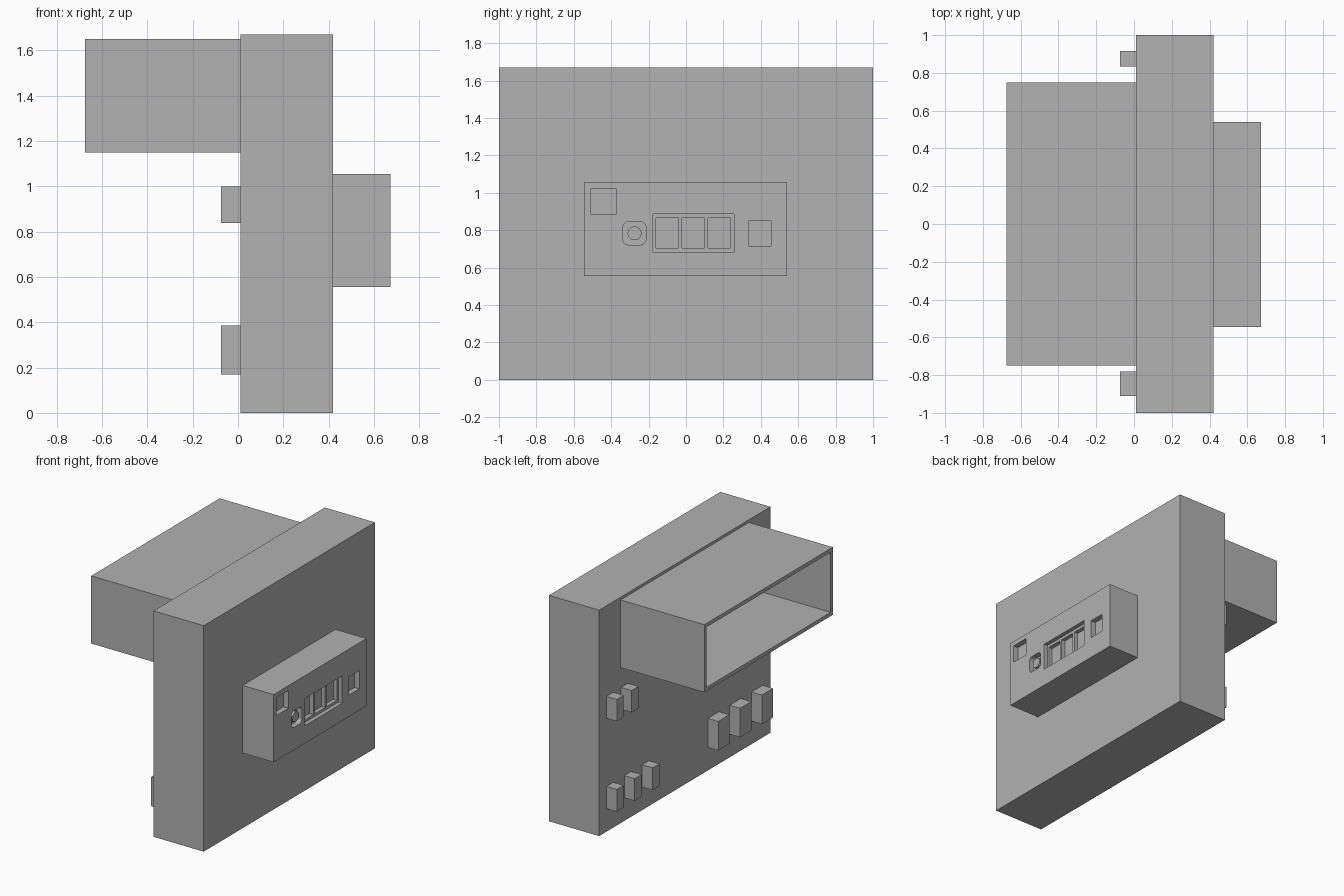
import bpy

cube = bpy.data.objects.get("Cube")
if cube:
    bpy.data.objects.remove(cube, do_unlink=True)

grey = bpy.data.materials.new("plain grey")
grey.use_nodes = True
GREY = (0.445, 0.445, 0.445, 1)
grey.diffuse_color = GREY
grey.node_tree.nodes["Principled BSDF"].inputs["Base Color"].default_value = GREY


def box(name, x, y, z):
    """Box from (min, max) ranges."""
    ranges = (x, y, z)
    bpy.ops.mesh.primitive_cube_add(size=1, location=[sum(r) / 2 for r in ranges])
    ob = bpy.context.object
    ob.name = name
    ob.scale = [r[1] - r[0] for r in ranges]
    bpy.ops.object.transform_apply(location=False, rotation=False, scale=True)
    ob.data.materials.append(grey)
    return ob


def apply(ob, mod):
    bpy.context.view_layer.objects.active = ob
    bpy.ops.object.modifier_apply(modifier=mod.name)


def cut(ob, cutter):
    mod = ob.modifiers.new("cut", "BOOLEAN")
    mod.operation = "DIFFERENCE"
    mod.solver = "EXACT"
    mod.object = cutter
    apply(ob, mod)
    bpy.data.objects.remove(cutter, do_unlink=True)


# Main slab
BACK, FACE, FRONT = 0.01, 0.42, 0.673
box("main_panel", (BACK, FACE), (-1, 1), (0, 1.67))

# Open rectangular duct
duct = box("duct", (-0.675, BACK), (-0.75, 0.75), (1.15, 1.65))
cut(duct, box("duct_cutter", (-0.8, BACK - 0.01), (-0.725, 0.725), (1.178, 1.622)))

# Control block with square recesses
block = box("control_block", (FACE, FRONT), (-0.545, 0.54), (0.555, 1.055))


def recess(y, z, depth, rounding=0):
    cutter = box("recess_cutter", (FRONT - depth, FRONT + 0.1), y, z)
    if rounding:
        # Round only the edges running into the block
        weights = cutter.data.attributes.new("bevel_weight_edge", "FLOAT", "EDGE")
        for e in cutter.data.edges:
            a, b = (cutter.data.vertices[i].co for i in e.vertices)
            weights.data[e.index].value = float(abs(a.x - b.x) > 0.05)
        mod = cutter.modifiers.new("round", "BEVEL")
        mod.limit_method = "WEIGHT"
        mod.width = rounding
        mod.segments = 5
        apply(cutter, mod)
    cut(block, cutter)


recess((-0.51, -0.372), (0.888, 1.02), 0.04)
recess((0.333, 0.455), (0.715, 0.85), 0.04)
recess((-0.337, -0.214), (0.722, 0.846), 0.04, 0.03)

# Shallow tray holding three deeper windows
recess((-0.176, 0.256), (0.685, 0.886), 0.03)
for y in (-0.16, -0.022, 0.117):
    recess((y, y + 0.121), (0.705, 0.865), 0.06)

# Round push button in the rounded recess
bpy.ops.mesh.primitive_cylinder_add(
    vertices=32, radius=0.037, depth=0.03,
    location=(FRONT - 0.025, -0.275, 0.784), rotation=(0, 1.5708, 0))
button = bpy.context.object
button.name = "round_button"
button.data.materials.append(grey)
bpy.ops.object.shade_smooth_by_angle()

# Rear terminals
PEG = (-0.075, BACK)
for i in range(3):
    y = -0.91 + 0.255 * i
    box(f"large_terminal_{i + 1}", PEG, (y, y + 0.13), (0.17, 0.385))
    y = 0.915 - 0.209 * i
    box(f"small_terminal_{i + 1}", PEG, (y - 0.08, y), (0.17, 0.335))
for i in range(2):
    y = 0.915 - 0.173 * i
    box(f"upper_terminal_{i + 1}", PEG, (y - 0.08, y), (0.838, 1.0))
